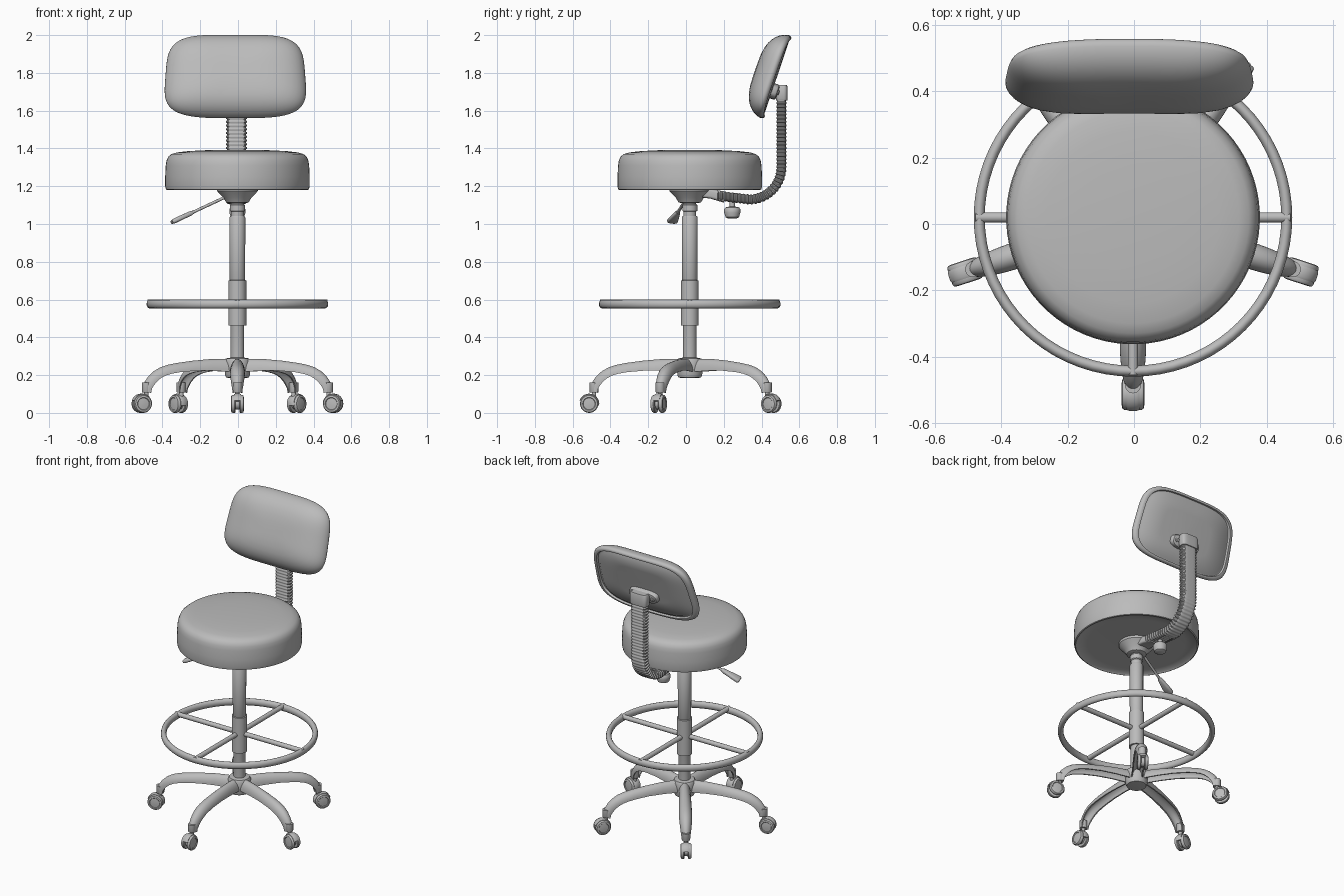
import bpy, bmesh, math
from mathutils import Vector as V

if "Cube" in bpy.data.objects:
    bpy.data.objects.remove(bpy.data.objects["Cube"])

CX, CY = -0.003, 0.02          # axis of column and base
X, Y, Z = V((1, 0, 0)), V((0, 1, 0)), V((0, 0, 1))

grey = bpy.data.materials.new("plain grey")
grey.diffuse_color = (0.5, 0.5, 0.5, 1)
grey.use_nodes = True
grey.node_tree.nodes["Principled BSDF"].inputs["Base Color"].default_value = grey.diffuse_color


def loft(name, rings, cyclic=False, angle=35):
    """Skin a list of closed rings; cap the ends unless cyclic."""
    bm = bmesh.new()
    vs = [[bm.verts.new(p) for p in r] for r in rings]
    n = len(vs[0])
    for i in range(len(vs) if cyclic else len(vs) - 1):
        a, b = vs[i], vs[(i + 1) % len(vs)]
        for j in range(n):
            k = (j + 1) % n
            bm.faces.new((a[j], a[k], b[k], b[j]))
    if not cyclic:
        bm.faces.new(vs[0][::-1])
        bm.faces.new(vs[-1])
    bmesh.ops.recalc_face_normals(bm, faces=bm.faces[:])
    me = bpy.data.meshes.new(name)
    bm.to_mesh(me)
    bm.free()
    me.shade_smooth()
    me.set_sharp_from_angle(angle=math.radians(angle))
    me.materials.append(grey)
    ob = bpy.data.objects.new(name, me)
    bpy.context.collection.objects.link(ob)
    return ob


def ring(c, a, b, n=24, e=2):
    """Superellipse ring round c with half axes a and b."""
    out = []
    for i in range(n):
        t = 2 * math.pi * (i + 0.5) / n
        s, k = math.sin(t), math.cos(t)
        out.append(c + a * math.copysign(abs(k) ** (2 / e), k)
                   + b * math.copysign(abs(s) ** (2 / e), s))
    return out


def lathe(name, c, axis, profile, n=32, angle=35):
    """Turn (radius, height) points round an axis through c."""
    axis = axis.normalized()
    u = axis.orthogonal().normalized()
    w = axis.cross(u)
    return loft(name, [ring(c + axis * h, u * r, w * r, n) for r, h in profile], angle=angle)


def rod(name, p, q, r, n=16):
    return lathe(name, p, q - p, [(r, 0), (r, (q - p).length)], n)


C = V((CX, CY, 0))

# round padded seat
lathe("seat", C, Z, [(0.30, 1.19), (0.365, 1.187), (0.372, 1.18), (0.379, 1.183),
      (0.383, 1.20), (0.383, 1.25), (0.380, 1.31), (0.376, 1.335), (0.367, 1.356),
      (0.35, 1.370), (0.32, 1.379), (0.26, 1.386), (0.16, 1.391), (0.05, 1.393)], 72, 50)

# mechanism under the seat
lathe("seat_mechanism", C, Z, [(0.045, 1.11), (0.06, 1.115), (0.075, 1.14), (0.10, 1.165),
      (0.108, 1.175), (0.108, 1.195)], 40)

# column with collars and sleeve
lathe("gas_column", C, Z, [(0.036, 0.25), (0.036, 0.68), (0.041, 0.69), (0.042, 1.035),
      (0.038, 1.042), (0.034, 1.042), (0.034, 1.065), (0.040, 1.07), (0.040, 1.10),
      (0.034, 1.106), (0.034, 1.13)])
lathe("height_sleeve", C, Z, [(0.036, 0.462), (0.047, 0.462), (0.047, 0.70), (0.040, 0.703)])

# foot ring with four spokes
R = 0.464
rings = []
for i in range(72):
    t = 2 * math.pi * i / 72
    d = V((math.cos(t), math.sin(t), 0))
    rings.append(ring(C + d * R + Z * 0.576, d * 0.017, Z * 0.023, 14))
loft("foot_ring", rings, True, 60)
for i in range(4):
    t = math.pi / 2 * i
    d = V((math.cos(t), math.sin(t), 0))
    rod("foot_ring_spoke", C + d * 0.03 + Z * 0.584, C + d * 0.476 + Z * 0.584, 0.0155)

# base hub
lathe("base_hub", C, Z, [(0.045, 0.185), (0.06, 0.187), (0.066, 0.20), (0.07, 0.275),
      (0.062, 0.288), (0.04, 0.292)])

# five arched legs, open underneath, each with a twin wheel caster
# path of the top edge: radius, height, half width, depth
LEG = [(0.04, .287, .036, .07), (.15, .285, .037, .062), (.25, .276, .039, .053),
       (.34, .264, .040, .049), (.39, .254, .040, .048), (.43, .241, .039, .047),
       (.465, .221, .037, .046), (.495, .194, .034, .045), (.515, .165, .031, .044),
       (.526, .14, .028, .043), (.53, .112, .026, .042)]
for k in range(5):
    t = -math.pi / 2 + k * 2 * math.pi / 5
    d = V((math.cos(t), math.sin(t), 0))
    s = V((-d.y, d.x, 0))
    rings = []
    for i, (r, z, w, h) in enumerate(LEG):
        a, b = LEG[max(i - 1, 0)], LEG[min(i + 1, len(LEG) - 1)]
        tan = (d * (b[0] - a[0]) + Z * (b[1] - a[1])).normalized()
        down = s.cross(tan)
        if down.dot(d * -0.3 - Z) < 0:
            down = -down
        p = C + d * r + Z * z + down * h
        arc = [math.pi * j / 14 for j in range(15)]
        outer = [p + s * w * math.cos(q) - down * h * math.sin(q) for q in arc]
        inner = [p + s * w * .78 * math.cos(q) - down * h * .72 * math.sin(q) for q in arc]
        rings.append(outer + inner[::-1])
    loft("base_leg", rings, angle=45)

    # caster: socket, stem, hood, axle and two wheels
    st = C + d * 0.507
    lathe("caster_socket", st, Z, [(0.022, 0.108), (0.024, 0.112), (0.024, 0.16)], 20)
    lathe("caster_stem", st, Z, [(0.012, 0.07), (0.012, 0.115)], 16)
    wc = C + d * 0.533 + Z * 0.048
    hood = []
    for j in range(13):
        q = math.radians(20 + 170 * j / 12)
        o = d * math.cos(q) + Z * math.sin(q)
        hood.append([wc + o * rr + s * ww for rr, ww in
                     ((.036, -.019), (.051, -.019), (.054, -.012), (.054, .012),
                      (.051, .019), (.036, .019))])
    loft("caster_hood", hood)
    lathe("caster_body", wc, s, [(0.03, -0.014), (0.03, 0.014)], 20)
    for side in (-1, 1):
        lathe("caster_wheel", wc, s * side, [(0.036, 0.010), (0.045, 0.011), (0.048, 0.015),
              (0.048, 0.026), (0.044, 0.032), (0.034, 0.034), (0.031, 0.030),
              (0.012, 0.032)], 28)

# tilted backrest cushion
O = V((-0.014, 0.485, 1.775))
U = V((0, 0.322, 0.947)).normalized()
F = V((0, -U.z, U.y))


def back_ring(s, depth):
    pts = []
    for p in ring(V((0, 0, 0)), X * 0.37 * s, Y * 0.232 * s, 72, 4):
        x = p.x * (1 - 0.045 * (p.y / 0.232))
        pts.append(O + X * x + U * p.y + F * (depth + 0.14 * x * x))
    return pts


prof = [(0.1, 0.004), (0.5, 0.004), (0.86, 0.004), (0.885, 0.010), (0.905, 0.010),
        (0.92, -0.002), (0.955, -0.003), (0.985, 0.003), (1.0, 0.014)]
prof += [(s, 0.014 + 0.111 * (1 - s ** 3.5) ** 0.62) for s in
         (0.995, 0.98, 0.955, 0.92, 0.87, 0.8, 0.7, 0.58, 0.42, 0.25, 0.1)]
loft("backrest", [back_ring(s, d) for s, d in prof], angle=50)

# mounting plate and bolts on the back of the backrest
M = O - U * 0.075 + F * 0.008
loft("backrest_mount", [ring(M - F * h, X * (0.105 * k), U * (0.042 * k), 32, 3)
     for k, h in ((1, 0), (1, 0.022), (0.95, 0.03), (0.8, 0.034))])
for sx in (-1, 1):
    lathe("mount_bolt", M + X * sx * 0.075 - F * 0.03, -F, [(0.014, 0), (0.014, 0.008), (0.009, 0.012)], 16)
top = V((-0.01, 0.507, 0))
loft("arm_top_bracket", [ring(top + Z * z, X * 0.062 * k, Y * 0.031 * k, 28, 4)
     for z, k in ((1.655, 0.95), (1.662, 1), (1.725, 1), (1.735, 0.9))])

# ribbed arm: straight run, quarter bend, upright
rings = []
L1, RB = 0.17, 0.17
L2 = RB * math.pi / 2
N = 168
for i in range(N):
    l = 0.83 * i / (N - 1)
    if l < L1:
        q, y, z = 0, 0.335 - (L1 - l), 1.13 + 0.12 * (L1 - l)
    elif l < L1 + L2:
        q = (l - L1) / RB
        y, z = 0.335 + RB * math.sin(q), 1.30 - RB * math.cos(q)
    else:
        q, y, z = math.pi / 2, 0.505, 1.30 + (l - L1 - L2)
    nrm = V((0, -math.sin(q), math.cos(q)))
    k = (1, 1, 0.88, 0.88)[i % 4]
    rings.append(ring(V((-0.008, y, z)), X * 0.057 * k, nrm * 0.027 * k, 24, 4))
loft("ribbed_arm", rings)

# bracket joining arm and mechanism, and its knob
loft("arm_bracket", [ring(V((-0.005, y, z)), X * w, Z * h, 24, 5) for y, z, w, h in
     ((0.06, 1.165, 0.05, 0.022), (0.13, 1.16, 0.045, 0.026), (0.20, 1.143, 0.045, 0.03))])
K = V((-0.003, 0.245, 0))
lathe("knob_stem", K, Z, [(0.015, 1.08), (0.015, 1.12)], 16)
lathe("adjust_knob", K, Z, [(0.025, 1.03), (0.036, 1.036), (0.043, 1.06), (0.043, 1.078),
      (0.036, 1.088), (0.018, 1.092)], 24)

# height lever with flat paddle handle
A, B = V((-0.04, 0.015, 1.155)), V((-0.35, -0.075, 1.01))
rod("lever_rod", A, A.lerp(B, 0.75), 0.008, 12)
ax = (B - A).normalized()
wide = (Y - ax * Y.dot(ax)).normalized()
thin = ax.cross(wide)
loft("lever_handle", [ring(A.lerp(B, f), wide * w, thin * h, 20, 3) for f, w, h in
     ((0.64, 0.010, 0.009), (0.67, 0.014, 0.012), (0.85, 0.024, 0.013),
      (0.97, 0.029, 0.013), (1.0, 0.024, 0.009))])
